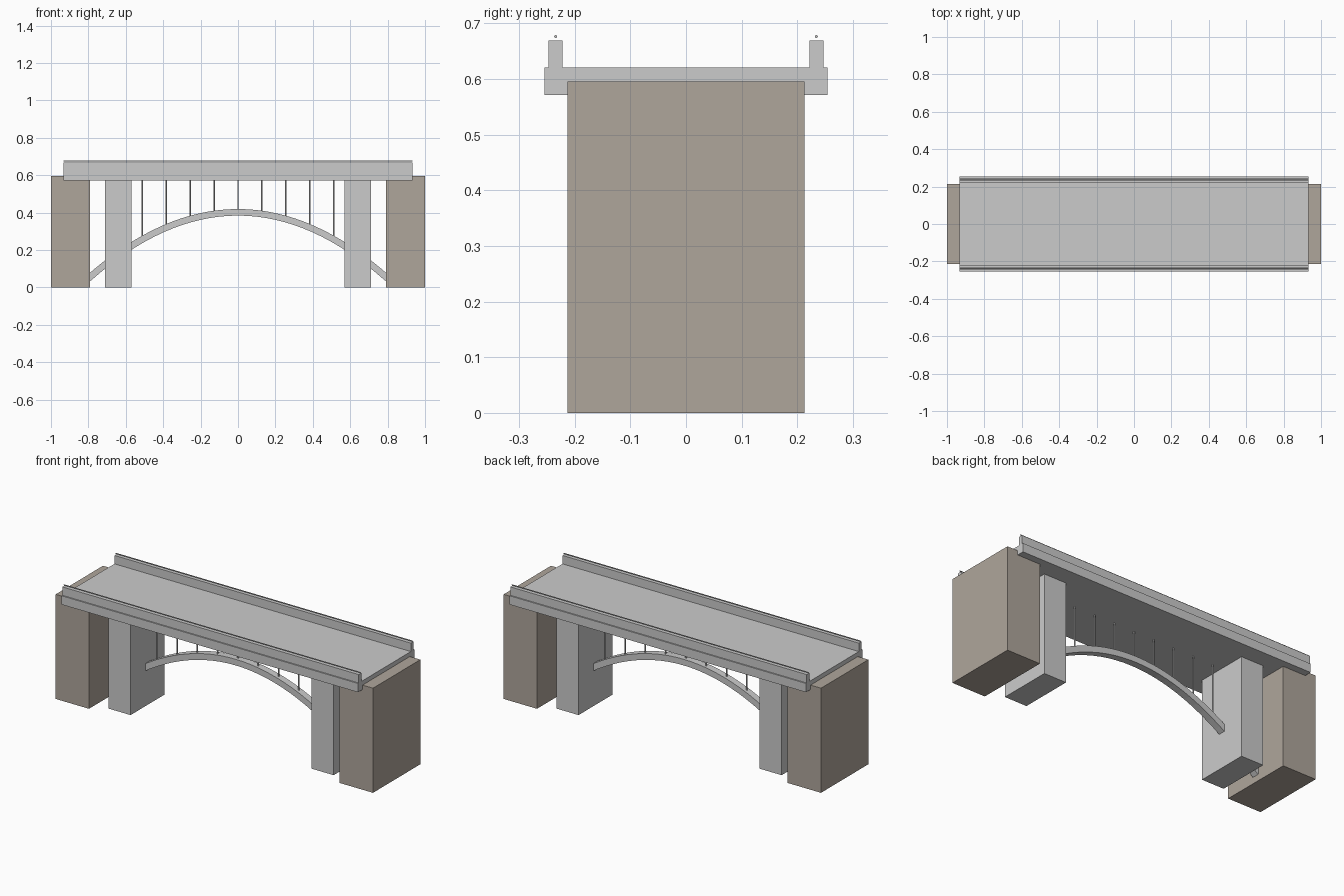
import bpy, bmesh
from mathutils import Matrix, Vector

if "Cube" in bpy.data.objects:
    bpy.data.objects.remove(bpy.data.objects["Cube"])


def finish(name, bm, mat=None):
    bmesh.ops.recalc_face_normals(bm, faces=bm.faces)
    mesh = bpy.data.meshes.new(name)
    bm.to_mesh(mesh)
    bm.free()
    obj = bpy.data.objects.new(name, mesh)
    bpy.context.collection.objects.link(obj)
    if mat:
        mesh.materials.append(mat)
    return obj


def box(name, x, y, z, mat=None):
    """Box from (min, max) ranges on each axis."""
    bm = bmesh.new()
    lo, hi = Vector((x[0], y[0], z[0])), Vector((x[1], y[1], z[1]))
    m = Matrix.Translation((lo + hi) / 2) @ Matrix.Diagonal((*(hi - lo), 1))
    bmesh.ops.create_cube(bm, size=1, matrix=m)
    return finish(name, bm, mat)


def rod(name, a, b, r, sides=8):
    """Round bar between two points."""
    a, b = Vector(a), Vector(b)
    d = b - a
    m = Matrix.Translation((a + b) / 2) @ d.to_track_quat('Z', 'Y').to_matrix().to_4x4()
    bm = bmesh.new()
    bmesh.ops.create_cone(bm, cap_ends=True, segments=sides, radius1=r,
                          radius2=r, depth=d.length, matrix=m)
    return finish(name, bm)


stone = bpy.data.materials.new("stone")
stone.diffuse_color = (0.43, 0.38, 0.33, 1)
stone.use_nodes = True
stone.node_tree.nodes["Principled BSDF"].inputs["Base Color"].default_value = stone.diffuse_color

DECK_X, DECK_BOTTOM, DECK_TOP = 0.934, 0.571, 0.621
CROWN, RISE, SPAN, THICK, RIB = 0.402, 0.345, 0.79, 0.035, 0.02


def arch_z(x):
    return CROWN - RISE * (x / SPAN) ** 2


# deck slab
box("deck", (-DECK_X, DECK_X), (-0.254, 0.254), (DECK_BOTTOM, DECK_TOP))

for side, s in (("left", -1), ("right", 1)):
    # stone abutments and inner piers
    box(side + "_abutment", sorted((s * 0.79, s)), (-0.213, 0.213), (0, 0.596), stone)
    box(side + "_pier", sorted((s * 0.57, s * 0.71)), (-0.153, 0.153), (0, DECK_BOTTOM))

for side, s in (("front", -1), ("back", 1)):
    # parapets and the thin rails above them
    box(side + "_parapet", (-DECK_X, DECK_X), sorted((s * 0.222, s * 0.247)), (DECK_TOP, 0.669))
    rod(side + "_rail", (-DECK_X, s * 0.2343, 0.6765), (DECK_X, s * 0.2343, 0.6765), 0.0027)

# central parabolic arch rib, swept as a rectangular section
bm = bmesh.new()
N = 32
rings = []
for i in range(N + 1):
    x = -0.8 + 1.6 * i / N
    n = Vector((2 * RISE * x / SPAN ** 2, 0, 1)).normalized() * (THICK / 2)
    c = Vector((x, 0, arch_z(x)))
    w = Vector((0, RIB, 0))
    rings.append([bm.verts.new(p) for p in (c - n - w, c - n + w, c + n + w, c + n - w)])
for a, b in zip(rings, rings[1:]):
    for k in range(4):
        bm.faces.new((a[k], a[(k + 1) % 4], b[(k + 1) % 4], b[k]))
bm.faces.new(rings[0])
bm.faces.new(rings[-1])
finish("arch_rib", bm)

# hangers between arch and deck
for i in range(-4, 5):
    x = i * 0.128
    rod(f"hanger_{i + 5}", (x, 0, arch_z(x)), (x, 0, DECK_BOTTOM), 0.004)
